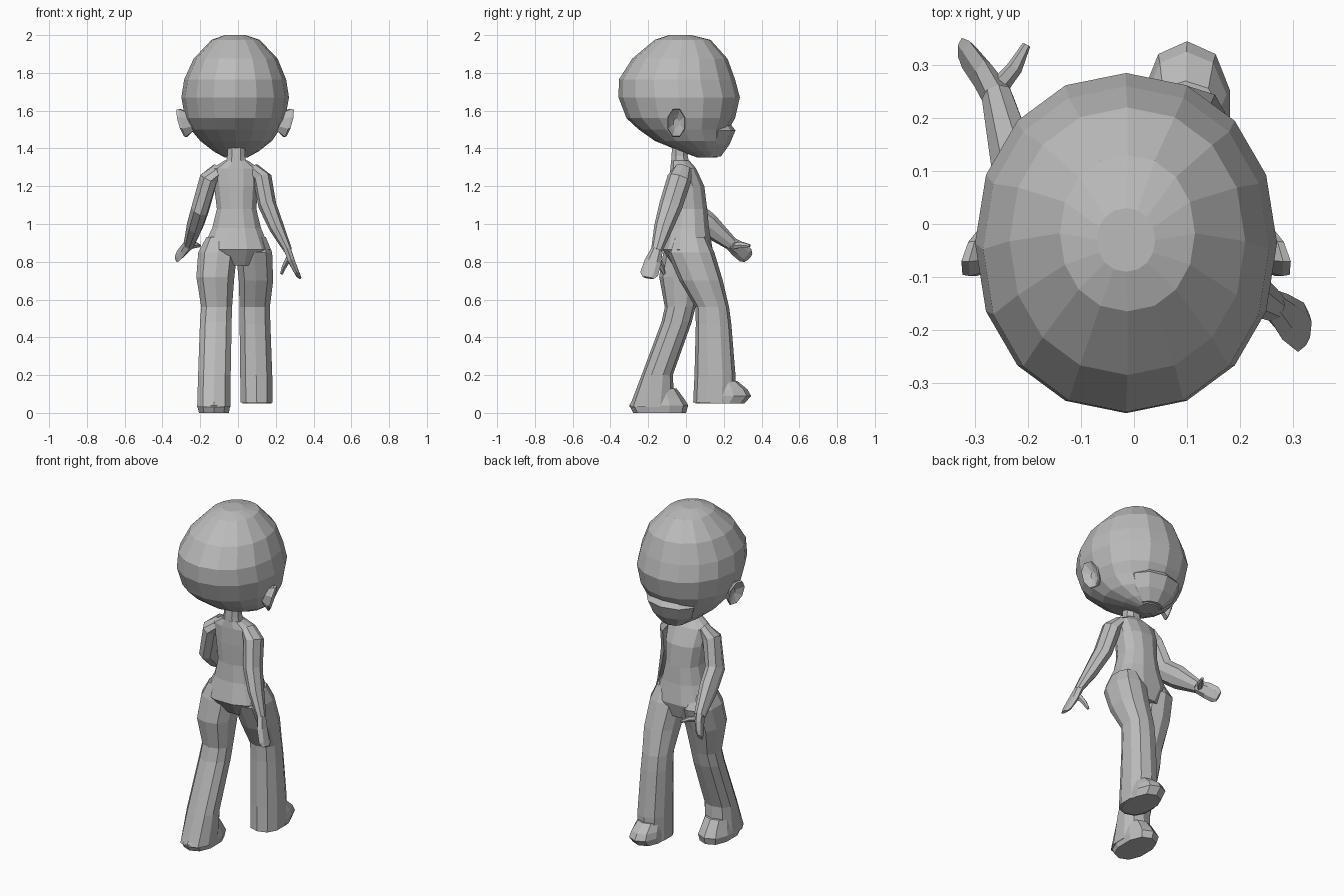
import bpy, bmesh, math
from mathutils import Vector

grey = bpy.data.materials.new("plain grey")
grey.diffuse_color = (0.5, 0.5, 0.5, 1)


def skin(name, rings):
    """Join equal-length rings of points into a closed flat-shaded mesh."""
    bm = bmesh.new()
    rows = [[bm.verts.new(p) for p in ring] for ring in rings]
    n = len(rows[0])
    for a, b in zip(rows, rows[1:]):
        for i in range(n):
            j = (i + 1) % n
            bm.faces.new((a[i], a[j], b[j], b[i]))
    bm.faces.new(rows[0])
    bm.faces.new(rows[-1])
    bmesh.ops.recalc_face_normals(bm, faces=bm.faces[:])
    me = bpy.data.meshes.new(name)
    bm.to_mesh(me)
    bm.free()
    me.materials.append(grey)
    ob = bpy.data.objects.new(name, me)
    bpy.context.collection.objects.link(ob)
    return ob


def spow(v, e):
    return math.copysign(abs(v) ** e, v)


def stack(name, rows, n=10, e=0.85, twist=0.5):
    """Horizontal rings given as (z, x min, x max, y min, y max)."""
    rings = []
    for z, x0, x1, y0, y1 in rows:
        ring = []
        for i in range(n):
            a = math.tau * (i + twist) / n
            ring.append(((x0 + x1) / 2 + (x1 - x0) / 2 * spow(math.cos(a), e),
                         (y0 + y1) / 2 + (y1 - y0) / 2 * spow(math.sin(a), e), z))
        rings.append(ring)
    return skin(name, rings)


def tube(name, path, side, n=8):
    """Rings across a path of (x, y, z, width radius, thickness radius)."""
    pts = [Vector(p[:3]) for p in path]
    rings = []
    for i, p in enumerate(path):
        t = (pts[min(i + 1, len(pts) - 1)] - pts[max(i - 1, 0)]).normalized()
        u = Vector(side)
        u = (u - t * u.dot(t)).normalized()
        v = t.cross(u)
        rings.append([pts[i] + u * p[3] * math.cos(math.tau * k / n)
                      + v * p[4] * math.sin(math.tau * k / n) for k in range(n)])
    return skin(name, rings)


# Head and protruding lower jaw
stack("head", [
    (2.00, -.07, .04, -.09, .03), (1.975, -.14, .115, -.165, .13),
    (1.875, -.235, .21, -.285, .22), (1.765, -.285, .255, -.355, .26),
    (1.67, -.30, .27, -.357, .285), (1.56, -.28, .25, -.315, .26),
    (1.50, -.25, .22, -.25, .225), (1.44, -.20, .18, -.165, .21),
    (1.385, -.13, .11, -.03, .185), (1.352, -.07, .05, .06, .165)],
    n=16, e=0.95, twist=0)
stack("jaw", [
    (1.53, -.15, .12, -.02, .235), (1.495, -.18, .15, -.02, .262),
    (1.42, -.15, .12, .0, .23), (1.358, -.08, .06, .06, .185)], n=10, e=0.9)

# Ears: dished rims that flare outward toward the back and top
for s, name in ((-1, "ear_left"), (1, "ear_right")):
    rings = []
    for x, k, flare in ((.22, .55, 0), (.275, 1.0, .8), (.285, .95, 1),
                        (.272, .6, .8), (.262, .3, .4)):
        ring = []
        for i in range(8):
            a = math.tau * (i + .5) / 8
            c, d = math.cos(a) * k, math.sin(a) * k
            ring.append((s * (x - .018 * c * flare + .022 * d * flare) - .015,
                         -.052 + .05 * c, 1.535 + .08 * d))
        rings.append(ring)
    skin(name, rings)

# Neck and torso
stack("neck", [(1.42, -.06, .04, -.075, .015), (1.36, -.06, .04, -.08, .012),
               (1.28, -.08, .06, -.085, .03)], n=8)
stack("torso", [
    (1.335, -.075, .055, -.08, .02), (1.295, -.14, .115, -.085, .055),
    (1.20, -.13, .11, -.09, .10), (1.08, -.115, .10, -.09, .115),
    (.98, -.14, .125, -.10, .125), (.865, -.195, .175, -.13, .145),
    (.78, -.13, .12, -.07, .12)], n=12)

# Legs in mid stride: right one forward, left one back
stack("leg_right", [
    (.93, .02, .15, -.07, .11), (.85, -.015, .185, -.10, .15),
    (.70, .0, .19, -.035, .195), (.56, .005, .172, .05, .228),
    (.47, .005, .175, .052, .24), (.20, .008, .185, .045, .262),
    (.055, .01, .187, .038, .26)])
stack("leg_left", [
    (.93, -.17, -.03, -.09, .10), (.85, -.215, .0, -.12, .14),
    (.72, -.225, -.015, -.142, .10), (.56, -.198, -.028, -.112, .05),
    (.48, -.205, -.03, -.13, .03), (.20, -.215, -.035, -.235, -.07),
    (.03, -.22, -.037, -.30, -.06)])

# Shoes
stack("foot_right", [
    (.17, .03, .165, .10, .27), (.125, .02, .178, .07, .325),
    (.09, .015, .185, .05, .345), (.05, .02, .18, .05, .31)])
stack("foot_left", [
    (.13, -.20, -.055, -.24, -.05), (.075, -.21, -.045, -.28, -.01),
    (.04, -.22, -.037, -.30, .012), (.0, -.21, -.045, -.28, .0)])

# Arms: right one swings back, left one is bent forward
tube("arm_right", [
    (.08, -.015, 1.29, .05, .035), (.13, -.035, 1.24, .065, .05),
    (.155, -.08, 1.10, .062, .048), (.205, -.12, .98, .05, .04),
    (.265, -.155, .86, .03, .022)], (0, 1, 0))
tube("arm_left", [
    (-.10, -.015, 1.29, .05, .035), (-.155, -.025, 1.24, .065, .05),
    (-.20, .01, 1.08, .07, .048), (-.225, .11, 1.0, .065, .045),
    (-.258, .24, .895, .036, .03)], (0, 1, .6))

# Palms ending in a flat mitten of fingers, plus thumbs
tube("hand_right", [
    (.26, -.152, .87, .03, .022), (.285, -.175, .80, .045, .02),
    (.315, -.195, .735, .048, .014), (.328, -.20, .715, .03, .008)], (0, 1, 0), 6)
tube("thumb_right", [
    (.27, -.155, .82, .02, .018), (.245, -.13, .775, .016, .014),
    (.23, -.115, .735, .008, .008)], (0, 1, 0), 6)
tube("hand_left", [
    (-.255, .235, .898, .036, .028), (-.285, .28, .865, .045, .02),
    (-.312, .315, .835, .045, .016), (-.325, .33, .82, .03, .01)], (0, .7, .7), 6)
tube("thumb_left", [
    (-.262, .25, .885, .022, .018), (-.225, .295, .89, .018, .014),
    (-.203, .338, .885, .008, .008)], (0, .7, .7), 6)
